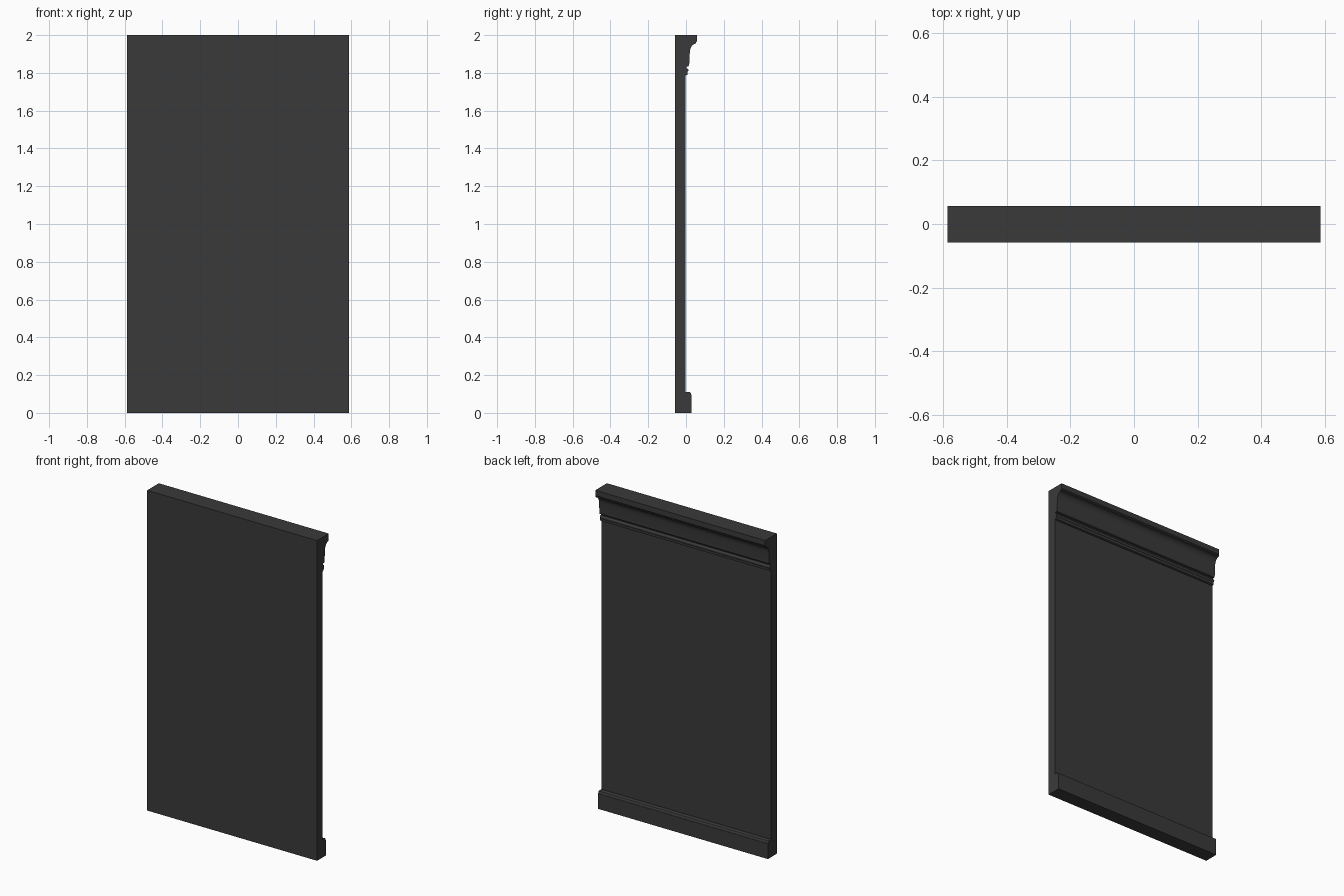
import bpy, bmesh, math

if "Cube" in bpy.data.objects:
    bpy.data.objects.remove(bpy.data.objects["Cube"])

HALF_W = 0.587   # half width of the panel
BACK = -0.058    # flat front side of the wall
FACE = -0.003    # moulded side of the wall

mat = bpy.data.materials.new("dark_grey")
mat.diffuse_color = (0.042, 0.042, 0.042, 1)
mat.use_nodes = True
mat.node_tree.nodes["Principled BSDF"].inputs["Base Color"].default_value = mat.diffuse_color


def arc(cy, cz, ry, rz, a0, a1, n):
    """Points on an elliptical arc in the y-z plane, angles in degrees."""
    angles = [math.radians(a0 + (a1 - a0) * i / n) for i in range(n + 1)]
    return [(cy + ry * math.cos(a), cz + rz * math.sin(a)) for a in angles]


def extrude_profile(name, profile):
    """Run a closed (y, z) profile along the full width."""
    bm = bmesh.new()
    face = bm.faces.new([bm.verts.new((-HALF_W, y, z)) for y, z in profile])
    ext = bmesh.ops.extrude_face_region(bm, geom=[face])
    moved = [v for v in ext["geom"] if isinstance(v, bmesh.types.BMVert)]
    bmesh.ops.translate(bm, verts=moved, vec=(2 * HALF_W, 0, 0))
    bmesh.ops.recalc_face_normals(bm, faces=bm.faces)
    mesh = bpy.data.meshes.new(name)
    bm.to_mesh(mesh)
    bm.free()
    mesh.materials.append(mat)
    obj = bpy.data.objects.new(name, mesh)
    bpy.context.collection.objects.link(obj)
    bpy.context.view_layer.objects.active = obj
    obj.select_set(True)
    bpy.ops.object.shade_smooth_by_angle(angle=math.radians(30))
    obj.select_set(False)


# Wall slab
extrude_profile("wall", [(BACK, 0), (FACE, 0), (FACE, 2), (BACK, 2)])

# Baseboard with an eased top edge
extrude_profile("baseboard", [(FACE, 0), (0.03, 0), (0.03, 0.095)]
                + arc(0.02, 0.095, 0.008, 0.015, 0, 90, 4)
                + [(FACE, 0.11)])

# Crown moulding: fascia, cove, frieze, groove and lower bead
crown = [(FACE, 2.0), (0.057, 2.0), (0.057, 1.967), (0.053, 1.962)]
crown += arc(0.053, 1.905, 0.033, 0.05, 90, 180, 8)
crown += [(0.018, 1.88), (0.017, 1.842), (0.012, 1.835), (0.002, 1.833), (0.002, 1.824)]
crown += arc(0.003, 1.814, 0.010, 0.010, 90, -60, 6)
crown += [(0.008, 1.797), (0.007, 1.79), (FACE, 1.786)]
extrude_profile("crown_moulding", crown)
